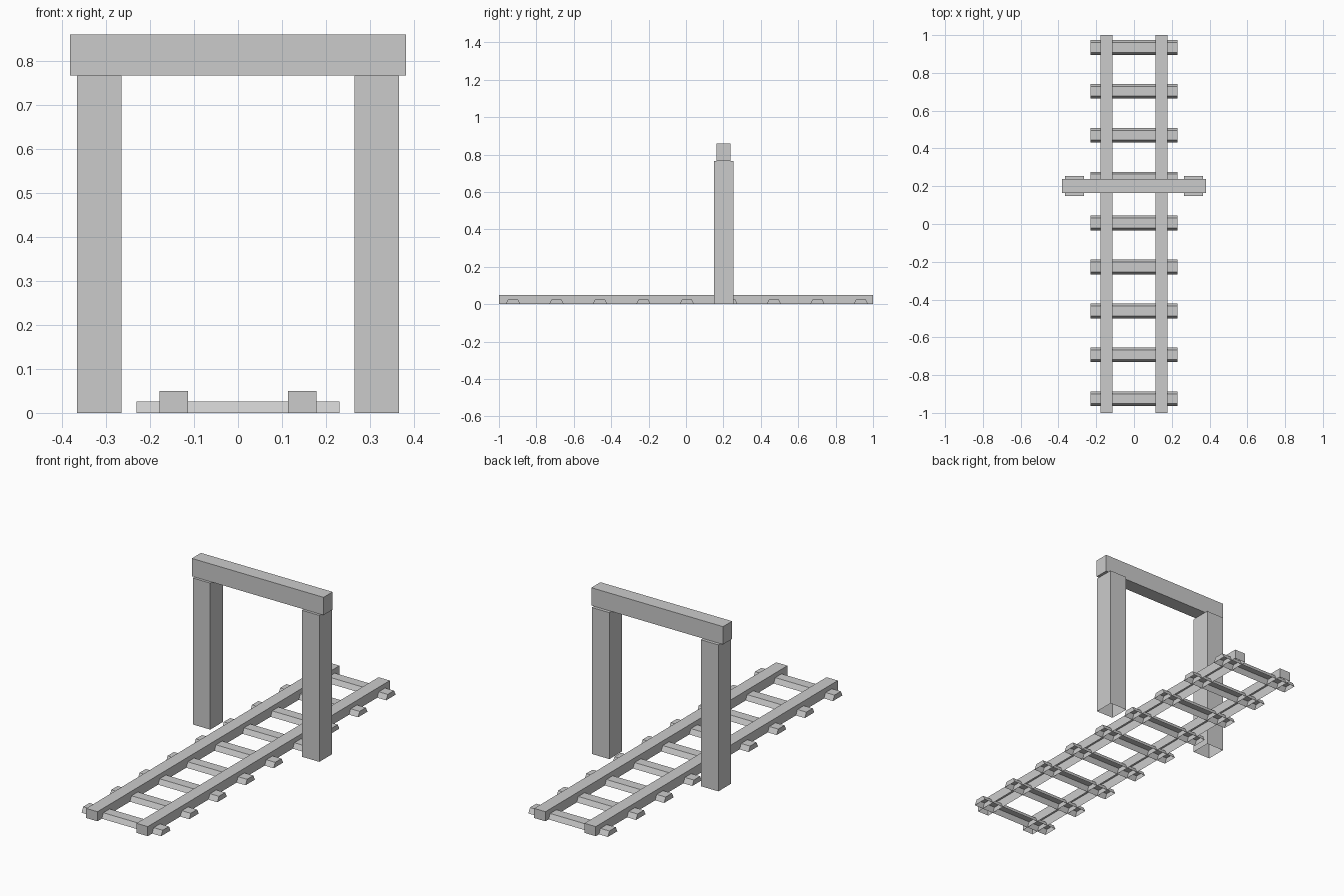
import bpy
import bmesh

cube = bpy.data.objects.get("Cube")
if cube:
    bpy.data.objects.remove(cube, do_unlink=True)

grey = bpy.data.materials.new("plain grey")
grey.use_nodes = True
colour = (0.6, 0.6, 0.6, 1)
grey.diffuse_color = colour
grey.node_tree.nodes["Principled BSDF"].inputs["Base Color"].default_value = colour


def block(name, x, y, z, top_half_depth=None, open_base=False):
    """Box between (min, max) pairs; the top can be narrowed along y."""
    bm = bmesh.new()
    bmesh.ops.create_cube(bm, size=1)
    mid_y = sum(y) / 2
    for v in bm.verts:
        up = v.co.z > 0
        side = 1 if v.co.y > 0 else -1
        v.co.x = x[v.co.x > 0]
        v.co.y = y[side > 0]
        v.co.z = z[up]
        if up and top_half_depth:
            v.co.y = mid_y + side * top_half_depth
    bm.normal_update()
    if open_base:
        base = [f for f in bm.faces if f.normal.z < -0.9]
        bmesh.ops.delete(bm, geom=base, context='FACES_ONLY')
    mesh = bpy.data.meshes.new(name)
    bm.to_mesh(mesh)
    bm.free()
    mesh.materials.append(grey)
    obj = bpy.data.objects.new(name, mesh)
    bpy.context.collection.objects.link(obj)
    return obj


# Rails and gate posts, one on each side
for side, label in ((1, "left"), (-1, "right")):
    rail_x = sorted((side * 0.113, side * 0.178))
    block(label + "_rail", rail_x, (-1, 1), (0, 0.05), open_base=True)
    post_x = sorted((side * 0.265, side * 0.366))
    block(label + "_post", post_x, (0.149, 0.255), (0, 0.766), open_base=True)

# Crossbeam resting on the posts
block("crossbeam", (-0.381, 0.381), (0.163, 0.238), (0.766, 0.859))

# Sleepers with sloping sides
for i in range(9):
    y = -0.925 + i * 0.2325
    block(f"sleeper_{i + 1}", (-0.23, 0.23), (y - 0.039, y + 0.039), (0, 0.026),
          top_half_depth=0.026, open_base=True)
